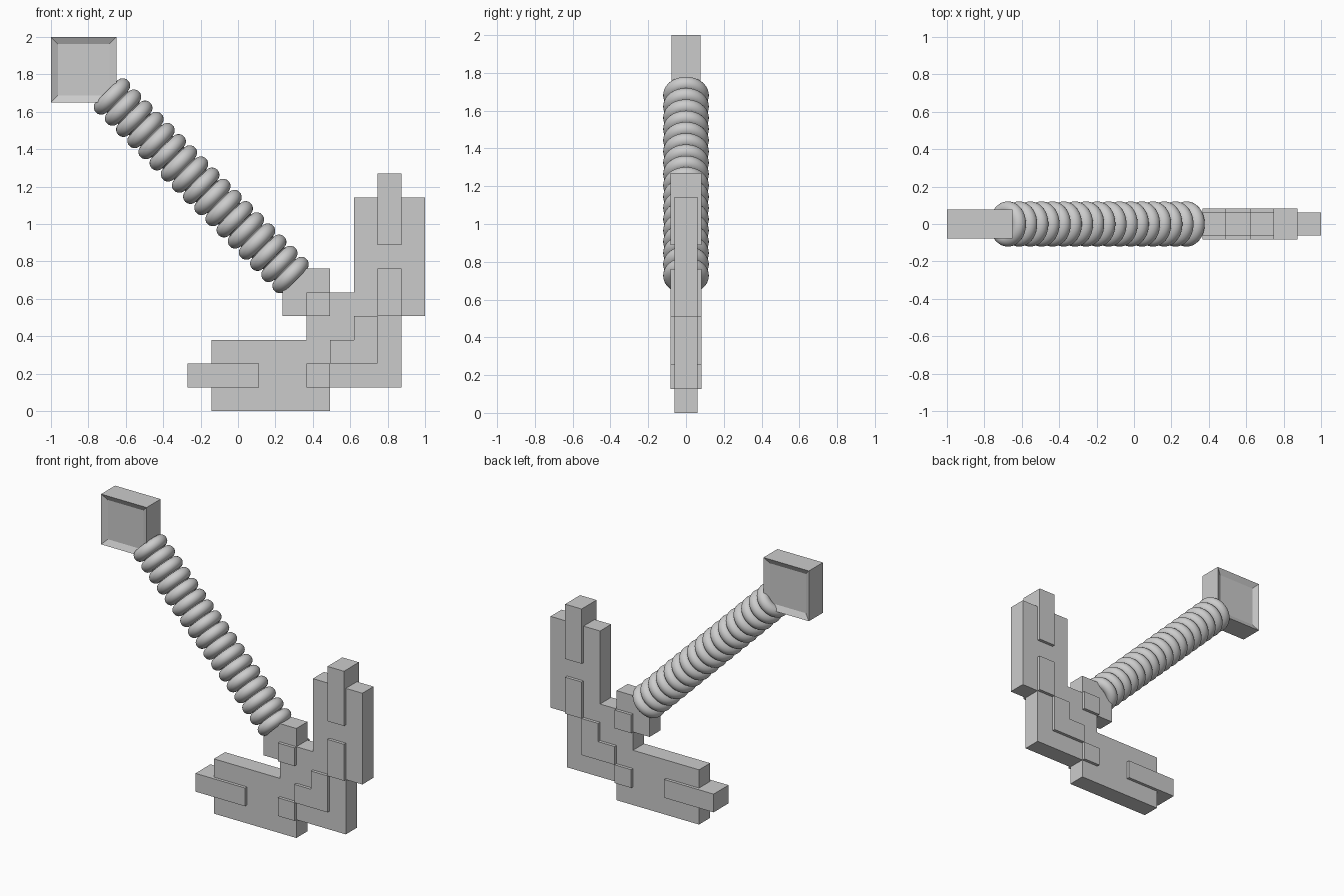
import bpy, bmesh
from mathutils import Vector

cube = bpy.data.objects.get("Cube")
if cube:
    bpy.data.objects.remove(cube)

grey = bpy.data.materials.new("plain grey")
grey.use_nodes = True
tone = (0.6, 0.6, 0.6, 1)
grey.diffuse_color = tone
grey.node_tree.nodes["Principled BSDF"].inputs["Base Color"].default_value = tone

CELL = 0.127            # size of one square of the head's pattern
THIN, THICK = 0.061, 0.082


def prism(name, outline, half):
    """Flat plate: an x-z outline pushed from y = -half to y = half."""
    bm = bmesh.new()
    face = bm.faces.new([bm.verts.new((x, -half, z)) for x, z in outline])
    pushed = bmesh.ops.extrude_face_region(bm, geom=[face])["geom"]
    verts = [v for v in pushed if isinstance(v, bmesh.types.BMVert)]
    bmesh.ops.translate(bm, verts=verts, vec=(0, 2 * half, 0))
    bmesh.ops.recalc_face_normals(bm, faces=bm.faces)
    mesh = bpy.data.meshes.new(name)
    bm.to_mesh(mesh)
    bm.free()
    mesh.materials.append(grey)
    obj = bpy.data.objects.new(name, mesh)
    bpy.context.collection.objects.link(obj)
    return obj


def cells(points):
    return [(-0.27 + CELL * i, CELL * j) for i, j in points]


def rect(a, b, c, d):
    return [(a, b), (c, b), (c, d), (a, d)]


# Head: stepped thin plate with both arms and the handle socket
prism("head_plate", cells([
    (1, 0), (6, 0), (6, 1), (9, 1), (9, 4), (10, 4), (10, 9), (7, 9),
    (7, 5), (6, 5), (6, 6), (4, 6), (4, 4), (5, 4), (5, 3), (1, 3)]), THIN)

# Thicker tips and raised squares standing out on both sides
prism("left_tip", cells(rect(0, 1, 3, 2)), THICK)
prism("upper_tip", cells(rect(8, 7, 9, 10)), THICK)
prism("socket_square", cells(rect(5, 4, 6, 5)), THICK)
prism("lower_square", cells(rect(5, 1, 6, 2)), THICK)
prism("upright_strip", cells(rect(8, 4, 9, 6)), THICK)
prism("corner_step", cells([(6, 2), (8, 2), (8, 4), (7, 4), (7, 3), (6, 3)]), THICK)

# Pommel with a recessed panel front and back
pommel = prism("pommel", rect(-1, 1.65, -0.65, 2), 0.077)
bm = bmesh.new()
bm.from_mesh(pommel.data)
bm.normal_update()
for face in [f for f in bm.faces if abs(f.normal.y) > 0.9]:
    bmesh.ops.inset_individual(bm, faces=[face], thickness=0.054)
    bmesh.ops.translate(bm, verts=face.verts, vec=face.normal * -0.02)
bm.to_mesh(pommel.data)
bm.free()

# Handle: a row of round rings around a core
top, bottom = Vector((-0.674, 0, 1.682)), Vector((0.281, 0, 0.727))
axis = bottom - top
turn = axis.to_track_quat("Z", "Y").to_euler()
RINGS = 17


def finish(name):
    obj = bpy.context.object
    obj.name = name
    obj.data.materials.append(grey)
    bpy.ops.object.shade_smooth_by_angle()


for i in range(RINGS):
    bpy.ops.mesh.primitive_torus_add(
        major_segments=48, minor_segments=20, major_radius=0.081, minor_radius=0.04,
        location=top + axis * i / (RINGS - 1), rotation=turn)
    finish(f"handle_ring_{i + 1}")

bpy.ops.mesh.primitive_cylinder_add(
    vertices=32, radius=0.08, depth=axis.length, location=(top + bottom) / 2, rotation=turn)
finish("handle_core")
